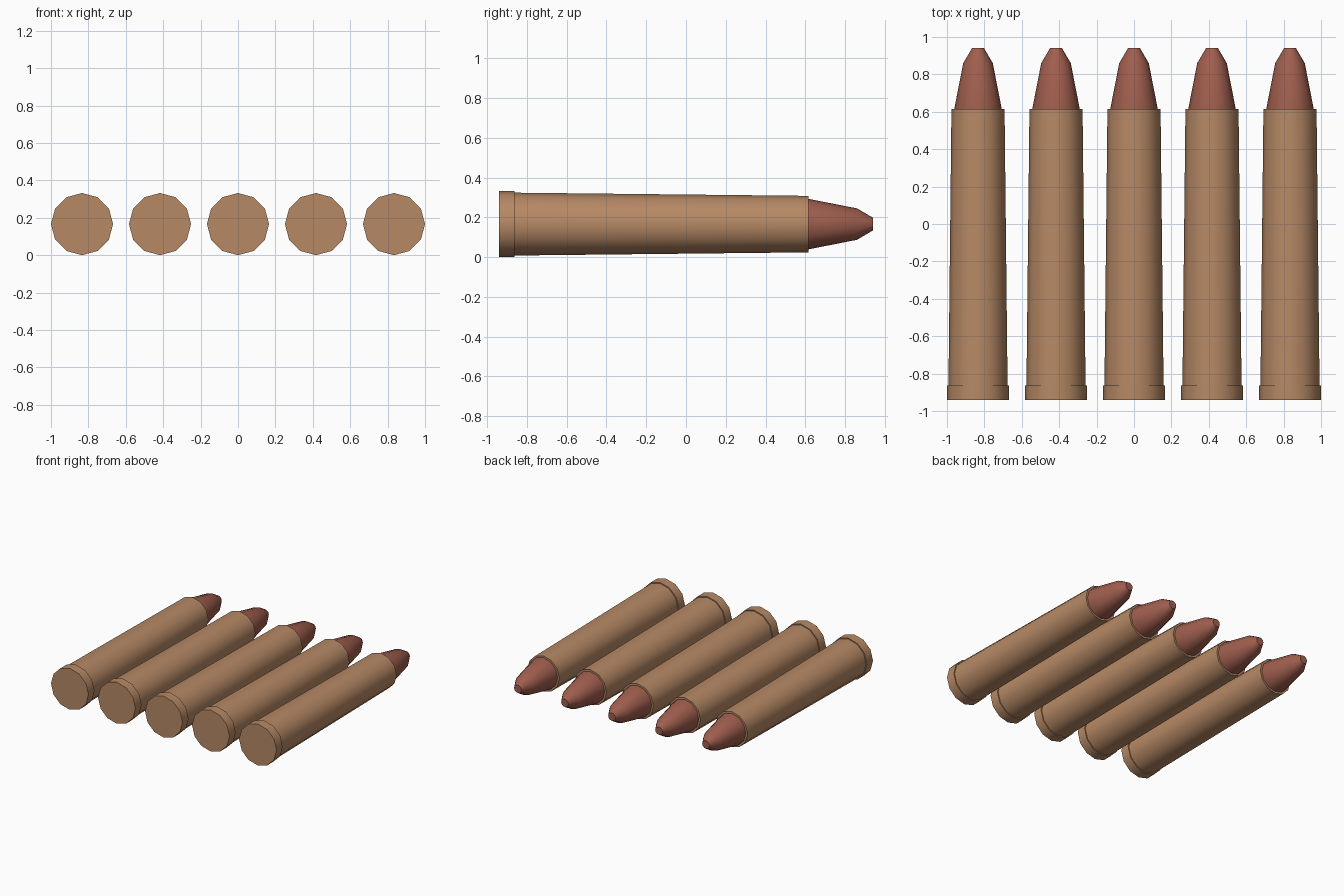
import bpy
import bmesh
from math import cos, sin, tau, radians

SIDES = 12
AXIS_Z = 0.166
SPACING = 0.417

cube = bpy.data.objects.get("Cube")
if cube:
    bpy.data.objects.remove(cube, do_unlink=True)


def make_material(name, color):
    mat = bpy.data.materials.new(name)
    mat.use_nodes = True
    mat.diffuse_color = color
    bsdf = next(n for n in mat.node_tree.nodes if n.type == 'BSDF_PRINCIPLED')
    bsdf.inputs["Base Color"].default_value = color
    bsdf.inputs["Roughness"].default_value = 0.6
    return mat


def lathe(name, profile, x, mat):
    """Turn (y, radius) points around the lengthwise axis and cap both ends."""
    bm = bmesh.new()
    rings = []
    for y, r in profile:
        rings.append([bm.verts.new((r * cos(tau * i / SIDES), y, r * sin(tau * i / SIDES)))
                      for i in range(SIDES)])
    for a, b in zip(rings, rings[1:]):
        for i in range(SIDES):
            j = (i + 1) % SIDES
            bm.faces.new((a[i], a[j], b[j], b[i]))
    bm.faces.new(rings[0])
    bm.faces.new(rings[-1])
    bmesh.ops.recalc_face_normals(bm, faces=bm.faces)
    mesh = bpy.data.meshes.new(name)
    bm.to_mesh(mesh)
    bm.free()
    mesh.materials.append(mat)
    obj = bpy.data.objects.new(name, mesh)
    obj.location = (x, 0, AXIS_Z)
    bpy.context.collection.objects.link(obj)
    # Smooth around the barrel, sharp at the rim, mouth and flat ends
    bpy.ops.object.select_all(action='DESELECT')
    obj.select_set(True)
    bpy.context.view_layer.objects.active = obj
    bpy.ops.object.shade_smooth_by_angle(angle=radians(40))
    return obj


brass = make_material("brass", (0.47, 0.25, 0.13, 1))
copper = make_material("copper", (0.35, 0.112, 0.076, 1))

# Case: thick base rim, then a gently tapering tube
case_profile = [(-0.94, 0.166), (-0.863, 0.166), (-0.863, 0.158), (0.615, 0.142)]
# Tip: starts inside the case mouth, two tapers and a blunt nose
tip_profile = [(0.60, 0.127), (0.615, 0.127), (0.86, 0.079), (0.94, 0.032)]

# Row of five identical rounds
for n in range(5):
    x = (n - 2) * SPACING
    lathe(f"case_{n + 1}", case_profile, x, brass)
    lathe(f"tip_{n + 1}", tip_profile, x, copper)
